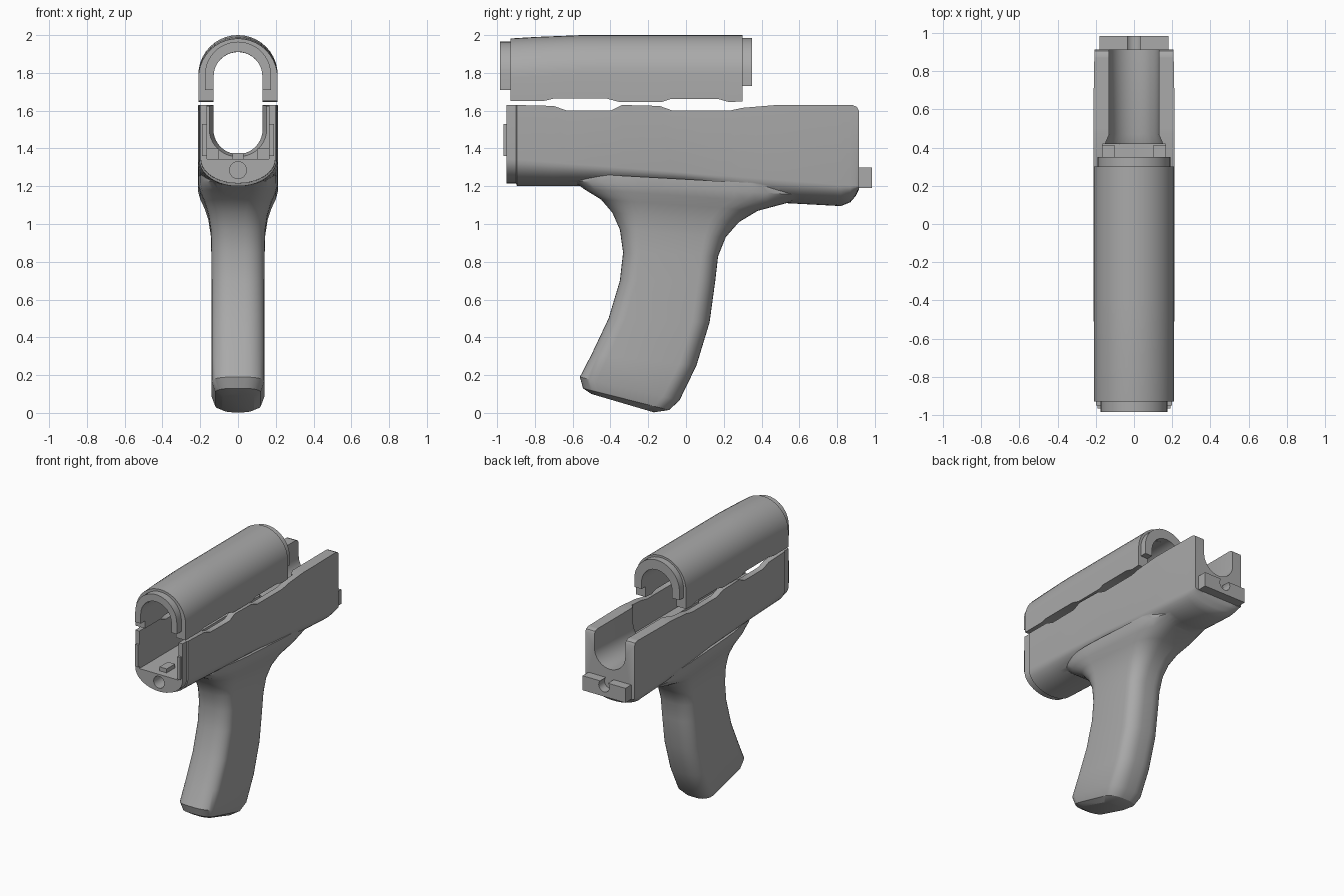
import bpy, bmesh, math
from mathutils import Vector

if "Cube" in bpy.data.objects:
    bpy.data.objects.remove(bpy.data.objects["Cube"])

grey = bpy.data.materials.new("plain_grey")
grey.use_nodes = True
grey.diffuse_color = (0.4, 0.4, 0.4, 1)
grey.node_tree.nodes["Principled BSDF"].inputs["Base Color"].default_value = (0.4, 0.4, 0.4, 1)


def loft(name, rings):
    """Skin a list of equal-length closed rings and cap both ends."""
    bm = bmesh.new()
    rows = [[bm.verts.new(p) for p in ring] for ring in rings]
    n = len(rows[0])
    for a, b in zip(rows, rows[1:]):
        for i in range(n):
            bm.faces.new((a[i], a[(i + 1) % n], b[(i + 1) % n], b[i]))
    bm.faces.new(rows[0])
    bm.faces.new(rows[-1])
    bmesh.ops.recalc_face_normals(bm, faces=bm.faces)
    mesh = bpy.data.meshes.new(name)
    bm.to_mesh(mesh)
    bm.free()
    mesh.materials.append(grey)
    obj = bpy.data.objects.new(name, mesh)
    bpy.context.collection.objects.link(obj)
    return obj


def box(name, x0, x1, y0, y1, z0, z1):
    return loft(name, [[(x0, y, z0), (x1, y, z0), (x1, y, z1), (x0, y, z1)] for y in (y0, y1)])


def rod(name, y0, y1, z, r):
    return loft(name, [[(r * math.cos(t * math.pi / 12), y, z + r * math.sin(t * math.pi / 12))
                        for t in range(24)] for y in (y0, y1)])


def boolean(obj, other, mode="DIFFERENCE"):
    mod = obj.modifiers.new(mode, "BOOLEAN")
    mod.operation, mod.object, mod.solver = mode, other, "EXACT"
    bpy.context.view_layer.objects.active = obj
    bpy.ops.object.modifier_apply(modifier=mod.name)
    bpy.data.objects.remove(other)


def smooth(obj, angle=32):
    bpy.ops.object.select_all(action="DESELECT")
    obj.select_set(True)
    bpy.context.view_layer.objects.active = obj
    bpy.ops.object.shade_smooth_by_angle(angle=math.radians(angle))


def at(table, y):
    """Linear lookup in a list of (y, value) pairs."""
    if y <= table[0][0]:
        return table[0][1]
    for (a, va), (b, vb) in zip(table, table[1:]):
        if y <= b:
            return va + (vb - va) * (y - a) / (b - a)
    return table[-1][1]


def trough(y, w, top, start, bottom):
    """Straight walls closed below by a half ellipse."""
    arc = [(w * math.cos(k * math.pi / 20), y, start - (start - bottom) * math.sin(k * math.pi / 20))
           for k in range(21)]
    return [(w, y, top)] + arc + [(-w, y, top)]


def arch(y, w, top, bottom, inner_w, inner_top):
    """Inverted U section, outer curve then inner curve."""
    out = []
    for r, crown, order in ((w, top, range(21)), (inner_w, inner_top, range(20, -1, -1))):
        curve = [(r * math.cos(k * math.pi / 20), y, crown - r + r * math.sin(k * math.pi / 20))
                 for k in order]
        s = 1 if order[0] == 0 else -1
        out += [(s * r, y, bottom)] + curve + [(-s * r, y, bottom)]
    return out


# Receiver: round-bottomed trough with a notched top edge
top_edge = [(-0.9, 1.63), (-0.7, 1.625), (-0.63, 1.6), (-0.4, 1.6), (-0.34, 1.63), (-0.14, 1.625),
            (-0.07, 1.6), (0.23, 1.6), (0.3, 1.615), (0.48, 1.63), (0.88, 1.63), (0.905, 1.62), (0.915, 1.6)]
bottom_edge = [(-0.9, 1.215), (-0.895, 1.2), (-0.55, 1.2), (0, 1.19), (0.3, 1.13), (0.5, 1.112),
               (0.82, 1.095), (0.87, 1.115), (0.9, 1.15), (0.915, 1.18)]
crease = [(-0.95, 1.345), (0.915, 1.2)]
width = [(-0.9, 0.198), (-0.895, 0.205), (-0.5, 0.211), (0.6, 0.213), (0.915, 0.207)]
ys = sorted({-0.95, *(y for t in (top_edge, bottom_edge, width) for y, v in t)})
receiver = loft("receiver_and_grip", [
    trough(y, at(width, y), at(top_edge, y), max(at(crease, y), at(bottom_edge, y) + 0.01),
           at(bottom_edge, y)) for y in ys])

# Grip: front point, back point, half width, depth of the rounded ends
grip_rows = [
    (-0.50, 0.10, -0.17, 0.003, 0.085, 0.06), (-0.545, 0.13, -0.09, 0.015, 0.12, 0.08),
    (-0.562, 0.19, -0.035, 0.065, 0.14, 0.09), (-0.50, 0.31, 0.055, 0.25, 0.14, 0.09),
    (-0.41, 0.50, 0.125, 0.48, 0.14, 0.09), (-0.35, 0.70, 0.155, 0.70, 0.14, 0.09),
    (-0.333, 0.85, 0.17, 0.83, 0.141, 0.09), (-0.35, 0.97, 0.21, 0.93, 0.144, 0.11),
    (-0.39, 1.06, 0.28, 1.01, 0.157, 0.15), (-0.45, 1.13, 0.38, 1.07, 0.178, 0.2),
    (-0.54, 1.185, 0.53, 1.11, 0.2, 0.28), (-0.6, 1.23, 0.66, 1.15, 0.212, 0.4),
    (-0.6, 1.27, 0.66, 1.2, 0.212, 0.42)]


def grip_ring(yf, zf, yb, zb, w, depth):
    front, back = Vector((0, yf, zf)), Vector((0, yb, zb))
    axis = (back - front).normalized()
    rx = min(w * 0.75, 0.12)
    ring = []
    for sx, end, inward in ((1, front, 1), (-1, front, 1), (-1, back, -1), (1, back, -1)):
        corner = []
        for k in range(8):
            t = k * math.pi / 14
            x = sx * (w - rx + rx * math.cos(t))
            p = end + axis * inward * depth * (1 - math.sin(t))
            corner.append((x, p.y, p.z))
        ring += corner if sx * inward > 0 else corner[::-1]
    return ring


boolean(receiver, loft("grip", [grip_ring(*row) for row in grip_rows]), "UNION")

# Wide front pocket, rear round channel with a flared mouth, and bores
boolean(receiver, box("pocket", -0.165, 0.165, -1.1, 0.42, 1.345, 1.8))
boolean(receiver, loft("channel", [trough(y, w, 1.8, 1.5, b) for y, w, b in
                                   ((0.4, 0.16, 1.35), (0.47, 0.13, 1.37), (1.1, 0.13, 1.37))]))
boolean(receiver, rod("front_bore", -1.1, -0.3, 1.285, 0.045))
smooth(receiver)

# Rear bar with a notch
bar = box("rear_bar", -0.18, 0.18, 0.9, 0.985, 1.19, 1.3)
boolean(bar, rod("notch", 0.85, 1.1, 1.27, 0.045))
smooth(bar)

# Small lips and catch at the front opening
for side, label in ((1, "left"), (-1, "right")):
    x0, x1 = sorted((side * 0.165, side * 0.19))
    box(label + "_front_lip", x0, x1, -0.967, -0.945, 1.36, 1.53)
    x0, x1 = sorted((side * 0.1, side * 0.166))
    box(label + "_pocket_ledge", x0, x1, -0.3, 0.41, 1.34, 1.4)
box("front_catch", -0.03, 0.03, -0.9, -0.8, 1.34, 1.375)

# Upper cover: inverted U shell with a notched lower edge
cover_top = [(-0.93, 1.982), (-0.8, 1.99), (-0.55, 2.0), (0.3, 2.0)]
cover_bottom = [(-0.93, 1.652), (-0.75, 1.652), (-0.7, 1.664), (-0.42, 1.664), (-0.35, 1.645),
                (-0.13, 1.645), (-0.08, 1.662), (0.17, 1.662), (0.23, 1.645), (0.3, 1.65)]
ys = sorted({y for t in (cover_top, cover_bottom) for y, v in t})
smooth(loft("upper_cover", [arch(y, 0.21, at(cover_top, y), at(cover_bottom, y), 0.13, 1.91)
                            for y in ys]))

# Collars at both ends of the cover
smooth(loft("front_collar", [arch(y, 0.175, 1.965, 1.71, 0.129, 1.911) for y in (-0.985, -0.9)]))
smooth(loft("rear_collar", [arch(y, 0.19, 1.985, 1.73, 0.129, 1.911) for y in (0.28, 0.35)]))
